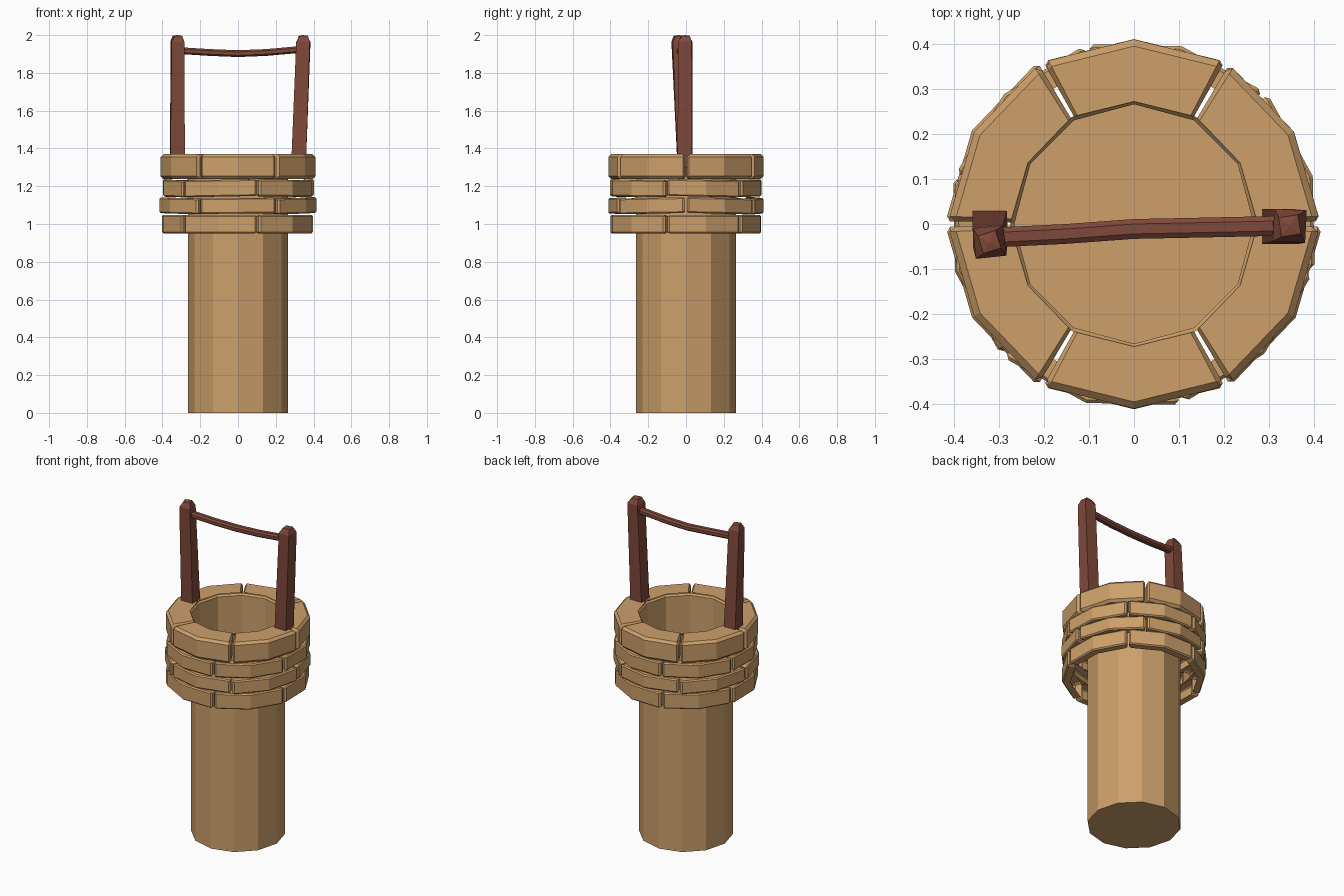
import bpy, bmesh, math, random
from mathutils import Vector, Matrix

if "Cube" in bpy.data.objects:
    bpy.data.objects.remove(bpy.data.objects["Cube"])

random.seed(4)


def material(name, rgb):
    m = bpy.data.materials.new(name)
    m.diffuse_color = (*rgb, 1)
    m.use_nodes = True
    m.node_tree.nodes["Principled BSDF"].inputs["Base Color"].default_value = m.diffuse_color
    return m


STONE = material("tan_stone", (0.61, 0.35, 0.145))
WOOD = material("red_brown_wood", (0.215, 0.066, 0.042))


def finish(bm, name, mat):
    bmesh.ops.recalc_face_normals(bm, faces=bm.faces)
    me = bpy.data.meshes.new(name)
    bm.to_mesh(me)
    bm.free()
    me.materials.append(mat)
    ob = bpy.data.objects.new(name, me)
    bpy.context.collection.objects.link(ob)
    return ob


def loft(bm, sections, closed):
    """Bridge point sections into a skin; returns the vertex rows."""
    rows = [[bm.verts.new(p) for p in s] for s in sections]
    n = len(rows[0])
    for a, b in zip(rows, rows[1:]):
        for i in range(n if closed else n - 1):
            j = (i + 1) % n
            bm.faces.new((a[i], a[j], b[j], b[i]))
    return rows


def polar(r, deg, z):
    t = math.radians(deg)
    return Vector((r * math.cos(t), r * math.sin(t), z))


# Shaft: twelve-sided open tube with a floor
bm = bmesh.new()
rings = [[polar(0.266, 30 * i, z) for i in range(12)] for z in (0, 1.355)]
rows = loft(bm, rings, True)
bm.faces.new(rows[0])
finish(bm, "well_shaft", STONE)


# Curved stones: two-segment shells with chamfered outer edges, open at the back
def stone(name, start, r_in, r_out, z0, z1, b, tilt=0.0):
    bm = bmesh.new()
    sections = []
    for off, inset in ((0.8, b), (2.4, 0), (30, 0), (57.6, 0), (59.2, b)):
        k = (off - 30) / 30 * tilt
        prof = [(r_in, z0 + inset), (r_out - b, z0 + inset), (r_out - inset, z0 + b),
                (r_out - inset, z1 - b), (r_out - b, z1 - inset), (r_in, z1 - inset)]
        sections.append([polar(r, start + off, z + k) for r, z in prof])
    rows = loft(bm, sections, False)
    bm.faces.new(rows[0])
    bm.faces.new(rows[-1])
    bmesh.ops.remove_doubles(bm, verts=bm.verts, dist=0.0005)
    finish(bm, name, STONE)


# Layers: start angle, inner and outer radius, bottom, top, random tilt
layers = [(-15, 0.36, 0.408, 0.95, 1.048, 0.0),
          (0, 0.36, 0.413, 1.055, 1.138, 0.005),
          (-15, 0.36, 0.408, 1.145, 1.234, 0.005)]
for n, (rot, ri, ro, z0, z1, tilt) in enumerate(layers):
    for i in range(6):
        stone(f"wall_stone_{n}_{i}", rot + 60 * i, ri, ro + random.uniform(-.004, .004),
              z0, z1, 0.007, random.uniform(-tilt, tilt))


# Rim stones: reach in to the shaft, closed by an inner lip
for i in range(6):
    stone(f"rim_stone_{i}", 60 * i, 0.272, 0.41, 1.238, 1.37, 0.015)
bm = bmesh.new()
loft(bm, [[polar(r, 30 * i, z) for i in range(12)] for r, z in ((0.266, 1.355), (0.275, 1.366))], True)
finish(bm, "rim_lip", STONE)


# Posts: leaning square timbers with chamfered, peaked tops
def post(name, base, top, w0, w1, twist):
    bm = bmesh.new()

    def square(c, w, z, spin=0):
        out = []
        for sx, sy in ((-1, -1), (1, -1), (1, 1), (-1, 1)):
            v = Matrix.Rotation(math.radians(spin), 3, 'Z') @ Vector((sx * w, sy * w, 0))
            out.append(v + Vector((c[0], c[1], z)))
        return out

    rows = loft(bm, [square(base, w0, 1.30), square(top, w1, 1.965, twist),
                     square(top, w1 * 0.6, 1.996, twist + 12)], True)
    peak = bm.verts.new((top[0], top[1], 2.0))
    for i in range(4):
        bm.faces.new((rows[-1][i], rows[-1][(i + 1) % 4], peak))
    bm.faces.new(rows[0])
    finish(bm, name, WOOD)


post("left_post", (-0.32, -0.006), (-0.321, -0.04), 0.039, 0.034, 6)
post("right_post", (0.32, -0.006), (0.346, -0.004), 0.039, 0.036, -3)

# Crossbar: sagging beam between the posts
bm = bmesh.new()
path = [(-0.31, -0.03, 1.918), (-0.15, -0.022, 1.908), (0, -0.011, 1.902),
        (0.15, -0.008, 1.908), (0.33, -0.004, 1.924)]
rows = loft(bm, [[Vector(p) + Vector((0, y * 0.022, z * 0.018))
                  for y, z in ((-1, -.5), (-.5, -1), (.5, -1), (1, -.5), (1, .5), (.5, 1), (-.5, 1), (-1, .5))]
                 for p in path], True)
bm.faces.new(rows[0])
bm.faces.new(rows[-1])
finish(bm, "crossbar", WOOD)
